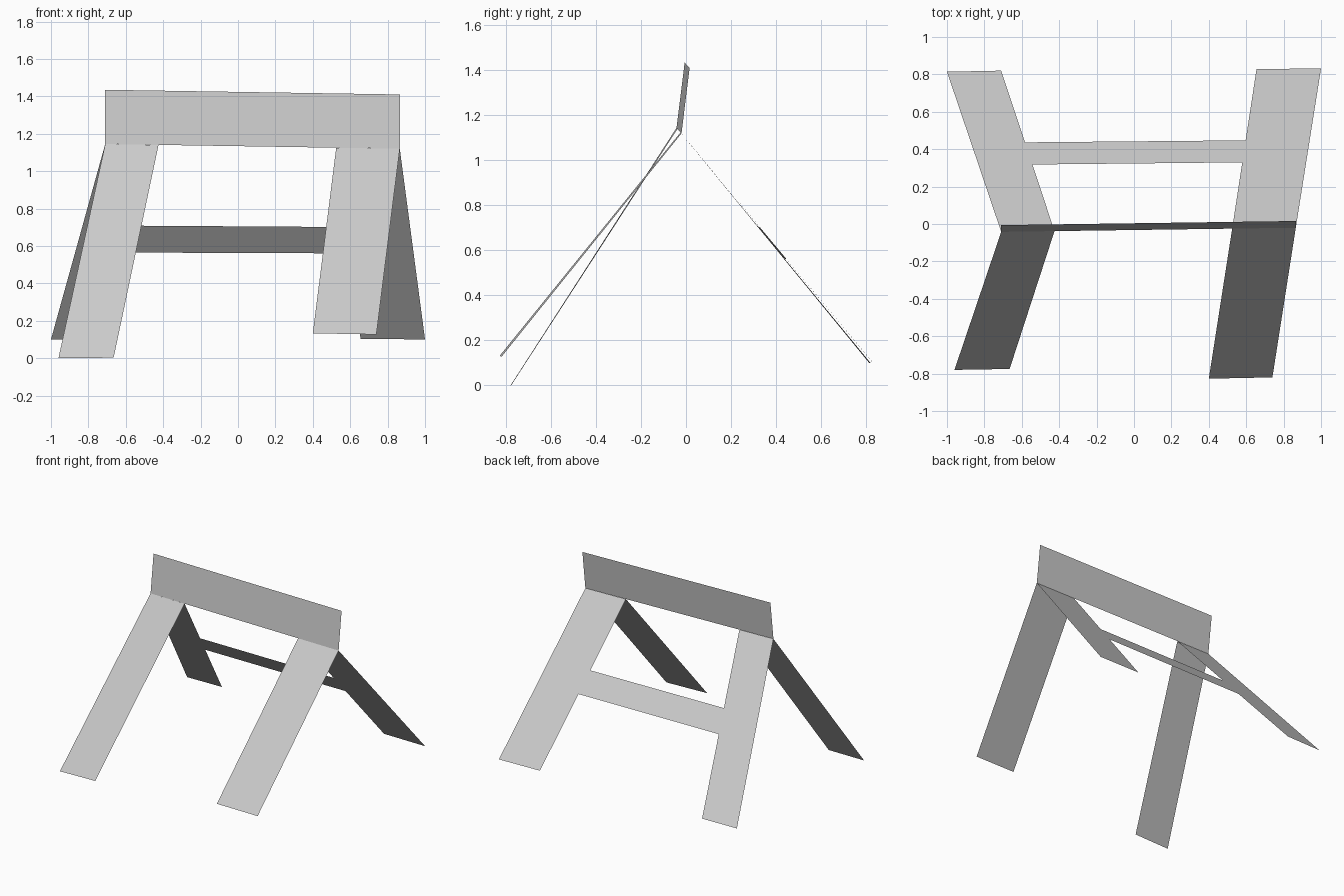
import bpy
from mathutils import Vector

cube = bpy.data.objects.get("Cube")
if cube:
    bpy.data.objects.remove(cube, do_unlink=True)

grey = bpy.data.materials.new("light grey")
grey.use_nodes = True
colour = (0.6, 0.6, 0.6, 1)
grey.diffuse_color = colour
grey.node_tree.nodes["Principled BSDF"].inputs["Base Color"].default_value = colour


def panel(name, *corners):
    """One flat thin panel through its corners."""
    mesh = bpy.data.meshes.new(name)
    mesh.from_pydata(corners, [], [range(len(corners))])
    mesh.materials.append(grey)
    obj = bpy.data.objects.new(name, mesh)
    bpy.context.collection.objects.link(obj)
    return obj


# Shared hinge line along the bottom of the top board
right_outer = Vector((-0.71, -0.042, 1.145))
right_inner = Vector((-0.425, -0.038, 1.14))
left_inner = Vector((0.525, -0.024, 1.125))
left_outer = Vector((0.865, -0.02, 1.12))

# Top board, leaning slightly back
lean = Vector((0, 0.036, 0.29))
panel("top_board", right_outer, left_outer, left_outer + lean, right_outer + lean)

# Front legs
panel("front_right_leg", right_outer, (-0.96, -0.78, 0), (-0.665, -0.775, 0.003), right_inner)
panel("front_left_leg", left_inner, (0.4, -0.827, 0.133), (0.74, -0.82, 0.127), left_outer)

# Back legs
right_foot = Vector((-0.71, 0.82, 0.1))
left_foot = Vector((0.655, 0.828, 0.104))
panel("back_right_leg", right_inner, right_foot, (-1, 0.814, 0.1), right_outer)
panel("back_left_leg", left_outer, (1, 0.832, 0.1), left_foot, left_inner)

# Cross rail between the inner edges of the back legs
upper, lower = 0.415, 0.553
panel("back_rail",
      right_inner.lerp(right_foot, upper), left_inner.lerp(left_foot, upper),
      left_inner.lerp(left_foot, lower), right_inner.lerp(right_foot, lower))
